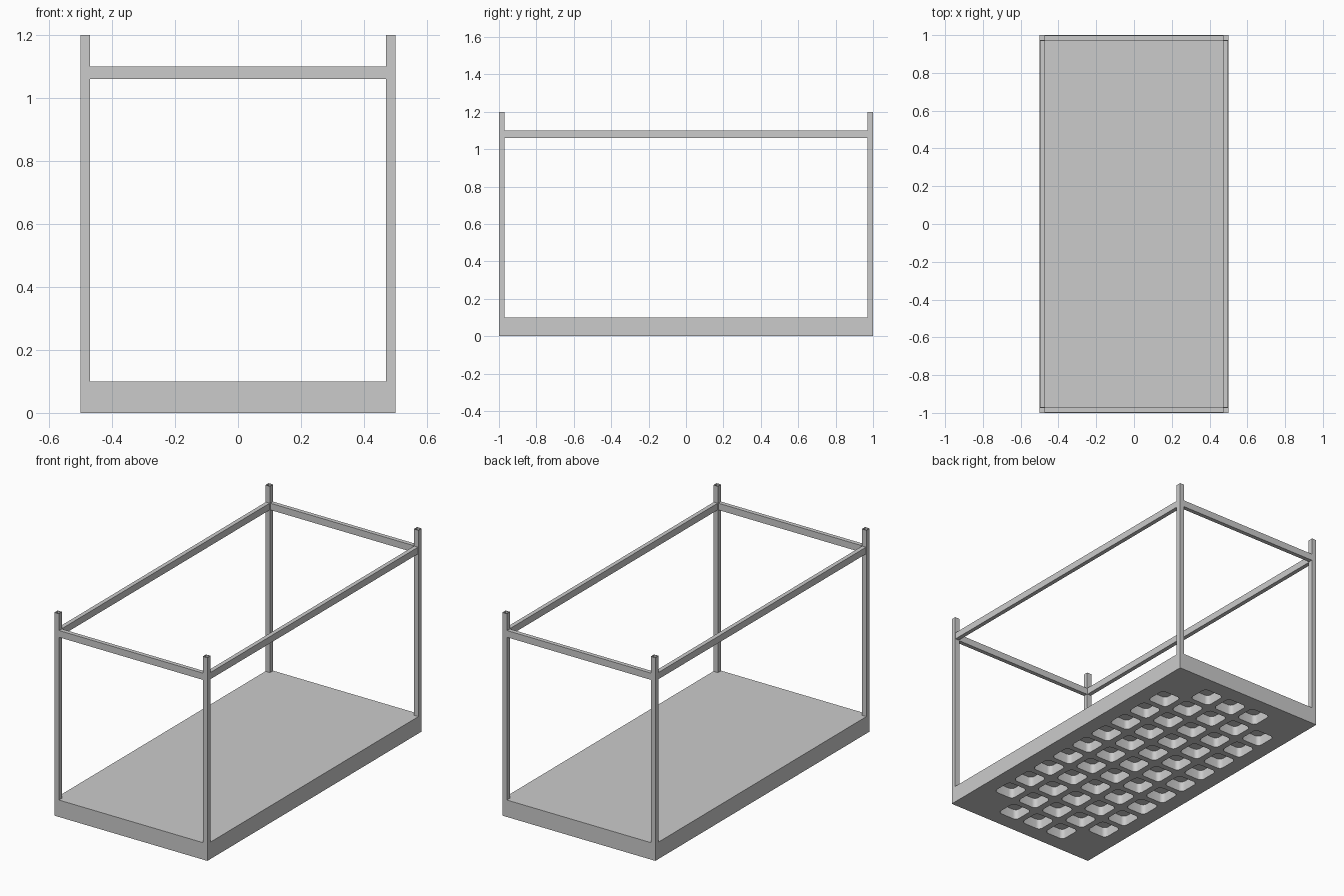
import bpy, bmesh, math
from mathutils import Matrix, Vector

if "Cube" in bpy.data.objects:
    bpy.data.objects.remove(bpy.data.objects["Cube"])


def make_object(name, bm):
    bmesh.ops.recalc_face_normals(bm, faces=bm.faces)
    mesh = bpy.data.meshes.new(name)
    bm.to_mesh(mesh)
    bm.free()
    obj = bpy.data.objects.new(name, mesh)
    bpy.context.collection.objects.link(obj)
    return obj


def box(name, centre, size):
    bm = bmesh.new()
    bmesh.ops.create_cube(bm, size=1, matrix=Matrix.Translation(centre) @ Matrix.Diagonal((*size, 1)))
    return make_object(name, bm)


def tube(name, base, size, wall):
    """Upright square tube, open at the top."""
    bm = bmesh.new()
    w, d, h = size
    bmesh.ops.create_cube(bm, size=1, matrix=Matrix.Translation(Vector(base) + Vector((0, 0, h / 2)))
                          @ Matrix.Diagonal((w, d, h, 1)))
    top = max(bm.faces, key=lambda f: f.calc_center_median().z)
    bmesh.ops.inset_region(bm, faces=[top], thickness=wall)
    inner = bmesh.ops.extrude_discrete_faces(bm, faces=[top])["faces"][0]
    bmesh.ops.translate(bm, verts=inner.verts, vec=(0, 0, -h + wall))
    return make_object(name, bm)


def rounded_prism(bm, cx, cy, side, radius, z0, z1, steps=5):
    """Vertical prism with a rounded square outline."""
    k = side / 2 - radius
    ring = []
    for q, (sx, sy) in enumerate(((1, 1), (-1, 1), (-1, -1), (1, -1))):
        for i in range(steps + 1):
            a = math.pi / 2 * (q + i / steps)
            ring.append(bm.verts.new((cx + sx * k + radius * math.cos(a),
                                      cy + sy * k + radius * math.sin(a), z0)))
    face = bm.faces.new(ring)
    ext = bmesh.ops.extrude_face_region(bm, geom=[face], use_keep_orig=True)["geom"]
    bmesh.ops.translate(bm, verts=[v for v in ext if isinstance(v, bmesh.types.BMVert)],
                        vec=(0, 0, z1 - z0))


# Base slab with a grid of rounded pockets underneath, none at the corners
base = box("base_slab", (0, 0, 0.05), (1, 2, 0.1))
bm = bmesh.new()
for i in range(-2, 3):
    for j in range(-5, 6):
        if abs(i) == 2 and abs(j) == 5:
            continue
        rounded_prism(bm, i * 0.171, j * 0.168, 0.132, 0.025, -0.05, 0.06)
cutter = make_object("pocket_cutter", bm)
cutter.hide_render = True
mod = base.modifiers.new("pockets", "BOOLEAN")
mod.operation = "DIFFERENCE"
mod.solver = "EXACT"
mod.object = cutter
bpy.context.view_layer.objects.active = base
base.select_set(True)
bpy.ops.object.modifier_apply(modifier=mod.name)
bpy.data.objects.remove(cutter)
bpy.ops.object.shade_smooth_by_angle(angle=math.radians(30))

# Corner posts: hollow square tubes
for sx, side in ((-1, "left"), (1, "right")):
    for sy, end in ((-1, "front"), (1, "back")):
        tube(f"post_{end}_{side}", (sx * 0.485, sy * 0.985, 0.1), (0.03, 0.03, 1.1), 0.004)

# Rails between the posts
for s, end, side in ((-1, "front", "left"), (1, "back", "right")):
    box(f"rail_{end}", (0, s * 0.985, 1.08), (0.94, 0.025, 0.04))
    box(f"rail_{side}", (s * 0.485, 0, 1.08), (0.025, 1.94, 0.04))
